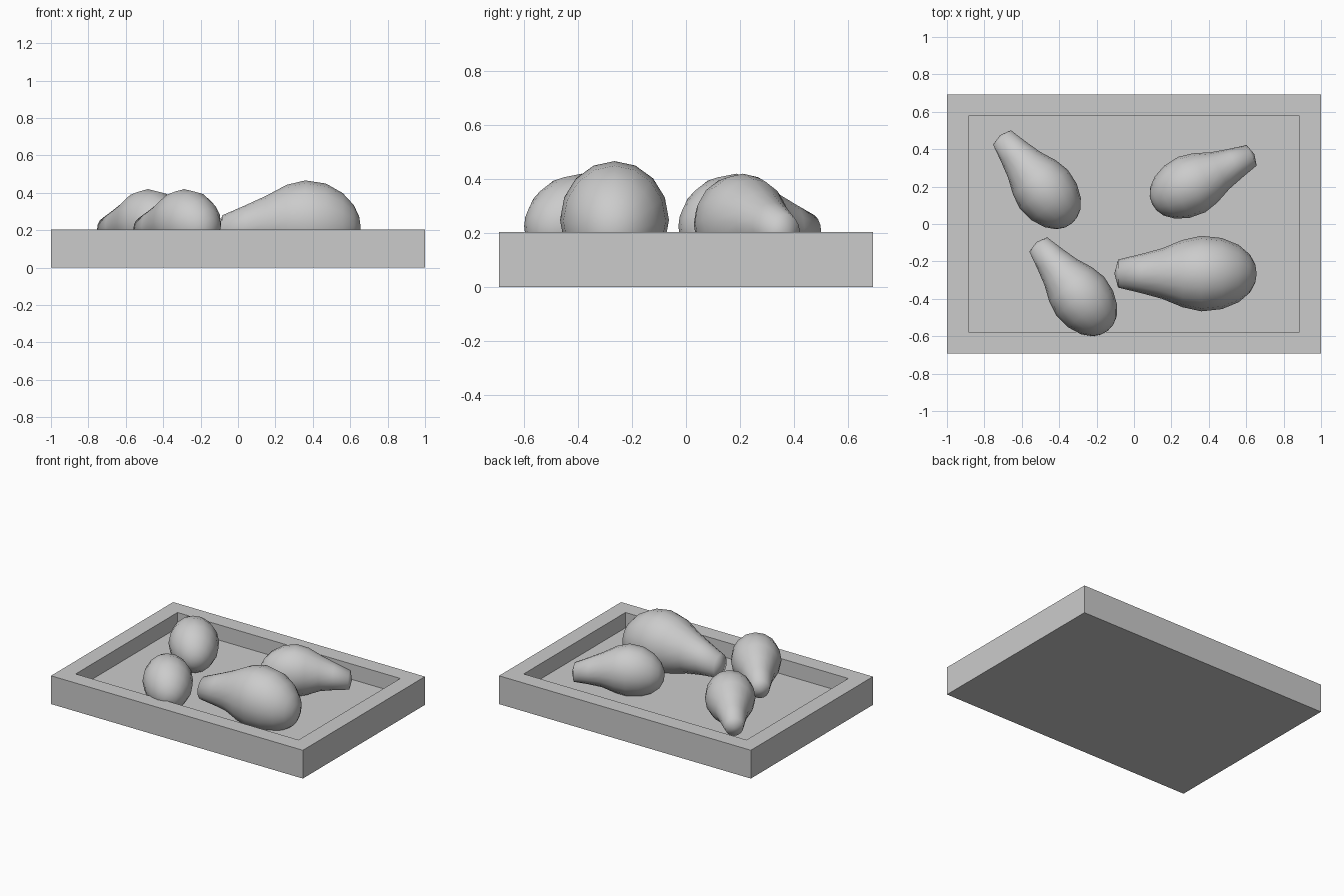
import bpy, bmesh, math
from mathutils import Matrix, Vector

cube = bpy.data.objects.get("Cube")
if cube:
    bpy.data.objects.remove(cube, do_unlink=True)

grey = bpy.data.materials.new("plain grey")
grey.use_nodes = True
colour = (0.6, 0.6, 0.6, 1)
grey.diffuse_color = colour
grey.node_tree.nodes["Principled BSDF"].inputs["Base Color"].default_value = colour


def add_object(name, bm):
    bmesh.ops.recalc_face_normals(bm, faces=bm.faces)
    mesh = bpy.data.meshes.new(name)
    bm.to_mesh(mesh)
    bm.free()
    mesh.materials.append(grey)
    obj = bpy.data.objects.new(name, mesh)
    bpy.context.collection.objects.link(obj)
    return obj


# Tray: a slab with a recessed floor inside a wide rim
HEIGHT, FLOOR, RIM = 0.203, 0.093, 0.115
bm = bmesh.new()
bmesh.ops.create_cube(bm, size=1, matrix=Matrix.Translation((0, 0, HEIGHT / 2))
                      @ Matrix.Diagonal((2, 1.385, HEIGHT, 1)))
top = max(bm.faces, key=lambda f: f.calc_center_median().z)
bmesh.ops.inset_region(bm, faces=[top], thickness=RIM, use_even_offset=True)
base = bmesh.ops.extrude_face_region(bm, geom=[top])["geom"]
bmesh.ops.delete(bm, geom=[top], context="FACES_ONLY")
bmesh.ops.translate(bm, vec=(0, 0, FLOOR - HEIGHT),
                    verts=[v for v in base if isinstance(v, bmesh.types.BMVert)])
add_object("tray", bm)

# Gourd profile from stem end to rounded end: position along, radius, spine sag
PROFILE = [(-0.445, 0.075, -0.05), (-0.32, 0.105, -0.028), (-0.21, 0.135, -0.01),
           (-0.10, 0.18, 0), (0, 0.202, 0), (0.11, 0.19, -0.004),
           (0.20, 0.153, -0.015), (0.26, 0.102, -0.025), (0.288, 0.05, -0.03)]
SIDES = 16
TALLER = 1.08


def gourd(name, centre, tail_angle, size, girth):
    bm = bmesh.new()
    rings = []
    for along, radius, sag in PROFILE:
        rings.append([bm.verts.new((-along, radius * girth * math.cos(a),
                                    sag + radius * TALLER * math.sin(a)))
                      for a in (math.tau * i / SIDES for i in range(SIDES))])
    for r0, r1 in zip(rings, rings[1:]):
        for i in range(SIDES):
            j = (i + 1) % SIDES
            bm.faces.new((r0[i], r0[j], r1[j], r1[i]))
    # Closing points at both ends
    for ring, reach in ((rings[0], 0.02), (rings[-1], -0.008)):
        middle = sum((v.co for v in ring), Vector()) / SIDES
        tip = bm.verts.new(middle + Vector((reach, 0, 0)))
        for i in range(SIDES):
            bm.faces.new((ring[i], ring[(i + 1) % SIDES], tip))
    bm.transform(Matrix.Translation(centre)
                 @ Matrix.Rotation(math.radians(tail_angle), 4, "Z")
                 @ Matrix.Scale(size, 4))
    obj = add_object(name, bm)
    for poly in obj.data.polygons:
        poly.use_smooth = True


gourd("large_gourd", (0.36, -0.265, 0.248), 180, 1, 1)
gourd("back_left_gourd", (0.309, 0.211, 0.245), 26, 0.8, 1.02)
gourd("back_right_gourd", (-0.482, 0.186, 0.245), 129, 0.8, 1.02)
gourd("front_right_gourd", (-0.288, -0.386, 0.245), 129, 0.8, 1.02)
